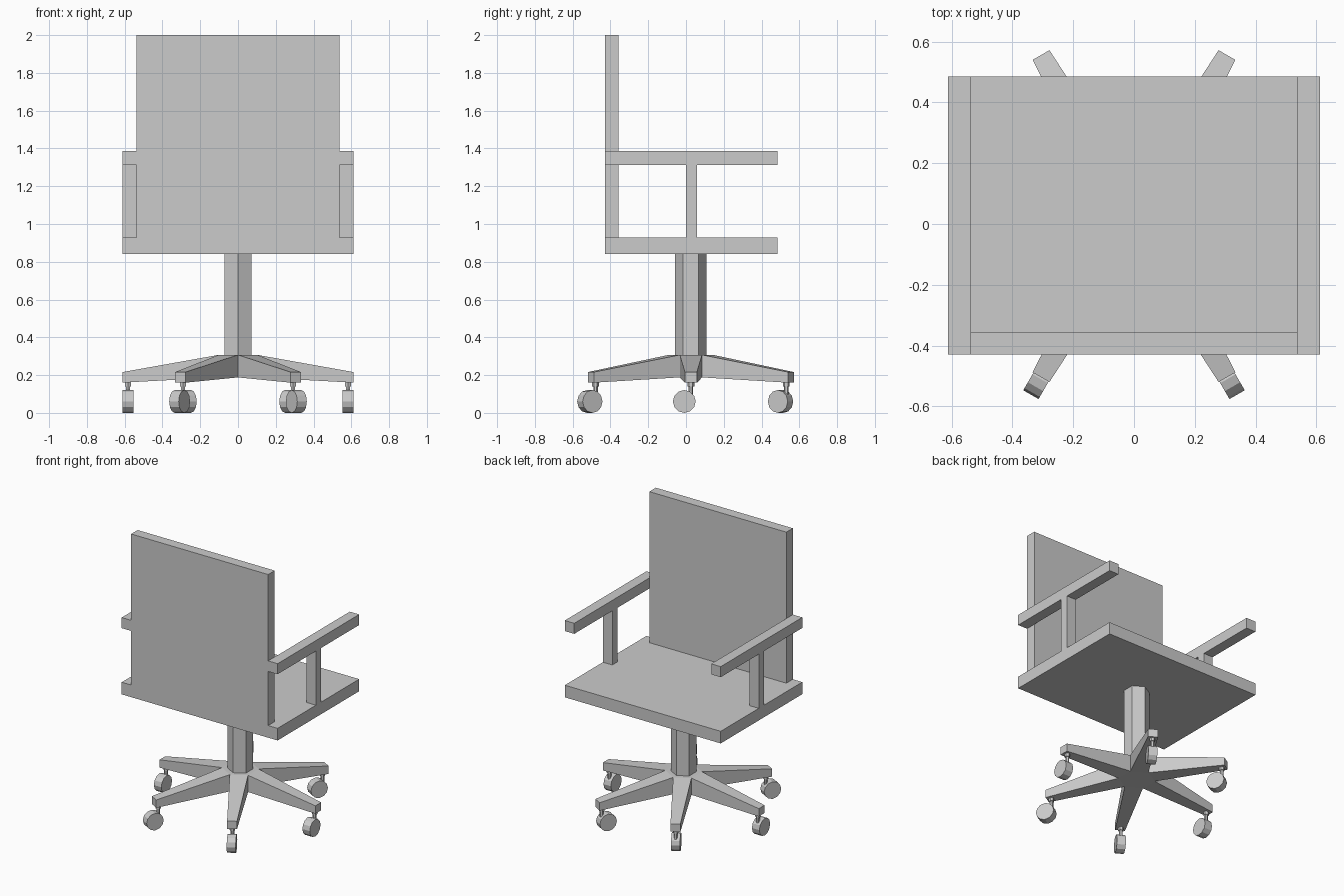
import bpy, bmesh
from math import radians, cos, sin, pi
from mathutils import Vector, Matrix

if "Cube" in bpy.data.objects:
    bpy.data.objects.remove(bpy.data.objects["Cube"])

CY = 0.026            # y position of the column axis


def finish(name, bm):
    bmesh.ops.recalc_face_normals(bm, faces=bm.faces)
    me = bpy.data.meshes.new(name)
    bm.to_mesh(me)
    bm.free()
    ob = bpy.data.objects.new(name, me)
    bpy.context.collection.objects.link(ob)
    return ob


def box(name, x0, x1, y0, y1, z0, z1):
    bm = bmesh.new()
    m = Matrix.Translation(((x0 + x1) / 2, (y0 + y1) / 2, (z0 + z1) / 2)) \
        @ Matrix.Diagonal((x1 - x0, y1 - y0, z1 - z0, 1))
    bmesh.ops.create_cube(bm, size=1, matrix=m)
    return finish(name, bm)


def prism(bm, sides, r, depth, matrix):
    bmesh.ops.create_cone(bm, cap_ends=True, segments=sides, radius1=r,
                          radius2=r, depth=depth, matrix=matrix)


# Seat and backrest
box("seat", -0.612, 0.612, -0.43, 0.485, 0.842, 0.928)
box("backrest", -0.538, 0.538, -0.43, -0.357, 0.928, 2.0)

# Armrests and their posts
for side, s in (("left", -1), ("right", 1)):
    a, b = sorted((s * 0.538, s * 0.612))
    box(side + "_armrest", a, b, -0.43, 0.485, 1.312, 1.387)
    box(side + "_arm_post", a, b, 0.0, 0.058, 0.928, 1.312)

# Hexagonal column, with corners pointing front and back
bm = bmesh.new()
prism(bm, 6, 0.083, 0.55, Matrix.Translation((0, CY, 0.57)))
# Force corners onto the y axis
ring = sorted(bm.verts, key=lambda v: v.co.y)
if abs(ring[0].co.y - (CY - 0.083)) > 0.005:
    bmesh.ops.rotate(bm, verts=bm.verts, cent=(0, CY, 0),
                     matrix=Matrix.Rotation(pi / 6, 3, 'Z'))
finish("column", bm)

# Six-legged star base: hexagonal hub flowing into tapered legs
bm = bmesh.new()
C = Vector((0, CY, 0))


def polar(r, ang, z):
    return C + Vector((r * cos(ang), r * sin(ang), z))


hub_top = [bm.verts.new(polar(0.118, radians(60 * i - 30), 0.307)) for i in range(6)]
hub_low = [bm.verts.new(polar(0.118, radians(60 * i - 30), 0.188)) for i in range(6)]
bm.faces.new(hub_top)
bm.faces.new(hub_low[::-1])
for i in range(6):
    ang, j = radians(60 * i), (i + 1) % 6
    across = Vector((-sin(ang), cos(ang), 0)) * 0.032
    tr, tl = [bm.verts.new(polar(0.612, ang, 0.216) + k * across) for k in (-1, 1)]
    lr, ll = [bm.verts.new(polar(0.612, ang, 0.16) + k * across) for k in (-1, 1)]
    bm.faces.new((hub_top[i], tr, tl, hub_top[j]))
    bm.faces.new((hub_low[j], ll, lr, hub_low[i]))
    bm.faces.new((hub_top[i], hub_low[i], lr, tr))
    bm.faces.new((hub_top[j], tl, ll, hub_low[j]))
    bm.faces.new((tr, lr, ll, tl))
finish("star_base", bm)

# Casters: leg angle paired with the direction the wheel trails
for n, (leg, trail) in enumerate(((0, -90), (60, -120), (120, -60),
                                  (180, -90), (240, -120), (300, -60))):
    pivot = polar(0.583, radians(leg), 0)
    t = radians(trail)
    hub = pivot + Vector((cos(t), sin(t), 0)) * 0.035 + Vector((0, 0, 0.0605))
    bm = bmesh.new()
    prism(bm, 12, 0.0605, 0.058, Matrix.Translation(hub)
          @ Matrix.Rotation(t, 4, 'Z') @ Matrix.Rotation(pi / 2, 4, 'X'))
    finish(f"caster_wheel_{n + 1}", bm)
    # Stem with a small collar under the leg
    bm = bmesh.new()
    prism(bm, 6, 0.012, 0.085, Matrix.Translation(pivot + Vector((0, 0, 0.125))))
    prism(bm, 6, 0.018, 0.025, Matrix.Translation(pivot + Vector((0, 0, 0.152))))
    finish(f"caster_stem_{n + 1}", bm)
